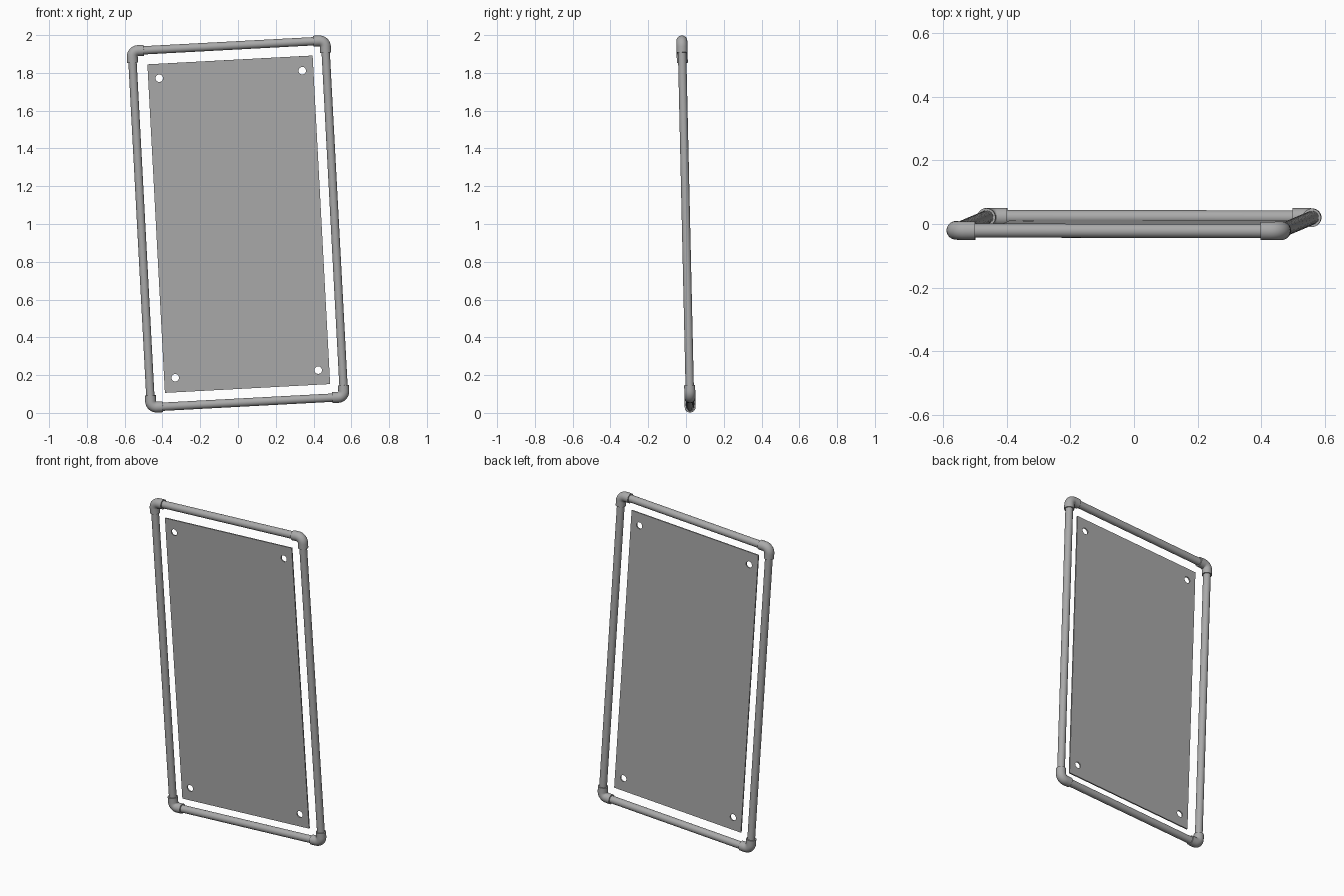
import bpy, bmesh
from math import sin, cos, pi, radians
from mathutils import Matrix, Vector

cube = bpy.data.objects.get("Cube")
if cube:
    bpy.data.objects.remove(cube, do_unlink=True)

HALF_W, HALF_H = 0.512, 0.945      # pipe centre lines
PIPE_R, ELBOW_R = 0.022, 0.029
ARM, BEND = 0.063, 0.032           # elbow socket reach and bend radius
SIDES = 32

# The whole frame leans forward and is turned a little in its own plane
POSE = (Matrix.Translation((0, 0, 1)) @ Matrix.Rotation(radians(1.3), 4, 'X')
        @ Matrix.Rotation(radians(-3.05), 4, 'Y'))


def material(name, value):
    mat = bpy.data.materials.new(name)
    mat.use_nodes = True
    colour = (value, value, value, 1)
    mat.diffuse_color = colour
    mat.node_tree.nodes["Principled BSDF"].inputs["Base Color"].default_value = colour
    return mat


grey = material("plain grey", 0.4)


def finish(obj):
    obj.data.materials.append(grey)
    bpy.ops.object.select_all(action='DESELECT')
    obj.select_set(True)
    bpy.context.view_layer.objects.active = obj
    bpy.ops.object.shade_smooth_by_angle(angle=radians(35))


def tube(name, stations, radius):
    """Sweep a circle along (point, direction) stations in the frame plane."""
    bm = bmesh.new()
    rings = []
    for point, direction in stations:
        across = direction.cross(Vector((0, 1, 0))).normalized()
        ring = []
        for i in range(SIDES):
            a = 2 * pi * i / SIDES
            ring.append(bm.verts.new(point + radius * (cos(a) * across + Vector((0, sin(a), 0)))))
        rings.append(ring)
    for r1, r2 in zip(rings, rings[1:]):
        for i in range(SIDES):
            j = (i + 1) % SIDES
            bm.faces.new((r1[i], r1[j], r2[j], r2[i]))
    bm.faces.new(rings[0])
    bm.faces.new(rings[-1])
    bmesh.ops.recalc_face_normals(bm, faces=bm.faces)
    mesh = bpy.data.meshes.new(name)
    bm.to_mesh(mesh)
    bm.free()
    obj = bpy.data.objects.new(name, mesh)
    bpy.context.collection.objects.link(obj)
    obj.matrix_world = POSE
    finish(obj)


# Four straight pipes, running between the elbows
X, Z = Vector((1, 0, 0)), Vector((0, 0, 1))
for side, sign in (("left", 1), ("right", -1)):
    mid, reach = X * HALF_W * sign, Z * (HALF_H - BEND)
    tube(side + "_pipe", [(mid - reach, Z), (mid + reach, Z)], PIPE_R)
for side, sign in (("top", 1), ("bottom", -1)):
    mid, reach = Z * HALF_H * sign, X * (HALF_W - BEND)
    tube(side + "_pipe", [(mid - reach, X), (mid + reach, X)], PIPE_R)

# Four bent corner elbows
for vertical, sz in (("top", 1), ("bottom", -1)):
    for side, sx in (("left", 1), ("right", -1)):
        corner = Vector((sx * HALF_W, 0, sz * HALF_H))
        out_x, out_z = X * sx, Z * sz
        centre = corner - BEND * (out_x + out_z)
        stations = [(corner - ARM * out_x, out_x)]
        for i in range(9):
            a = pi / 2 * i / 8
            stations.append((centre + BEND * (sin(a) * out_x + cos(a) * out_z),
                             cos(a) * out_x - sin(a) * out_z))
        stations.append((corner - ARM * out_z, -out_z))
        tube(f"{vertical}_{side}_elbow", stations, ELBOW_R)

# Flat panel with a round hole near each corner
curve = bpy.data.curves.new("panel", 'CURVE')
curve.dimensions = '2D'
curve.fill_mode = 'BOTH'
curve.extrude = 0.004


def outline(points):
    spline = curve.splines.new('POLY')
    spline.points.add(len(points) - 1)
    for p, (x, y) in zip(spline.points, points):
        p.co = (x, y, 0, 1)
    spline.use_cyclic_u = True


PANEL_W, PANEL_H = 0.438, 0.871
outline([(-PANEL_W, -PANEL_H), (PANEL_W, -PANEL_H), (PANEL_W, PANEL_H), (-PANEL_W, PANEL_H)])
for sx in (-1, 1):
    for sz in (-1, 1):
        ring = [2 * pi * i / 24 for i in range(24)]
        outline([(sx * 0.379 + 0.02 * cos(a), sz * 0.794 + 0.02 * sin(a)) for a in ring])

panel = bpy.data.objects.new("panel", curve)
bpy.context.collection.objects.link(panel)
panel.matrix_world = POSE @ Matrix.Translation((0.004, -0.012, -0.001)) @ Matrix.Rotation(pi / 2, 4, 'X')
bpy.ops.object.select_all(action='DESELECT')
panel.select_set(True)
bpy.context.view_layer.objects.active = panel
bpy.ops.object.convert(target='MESH')
finish(bpy.context.view_layer.objects.active)
